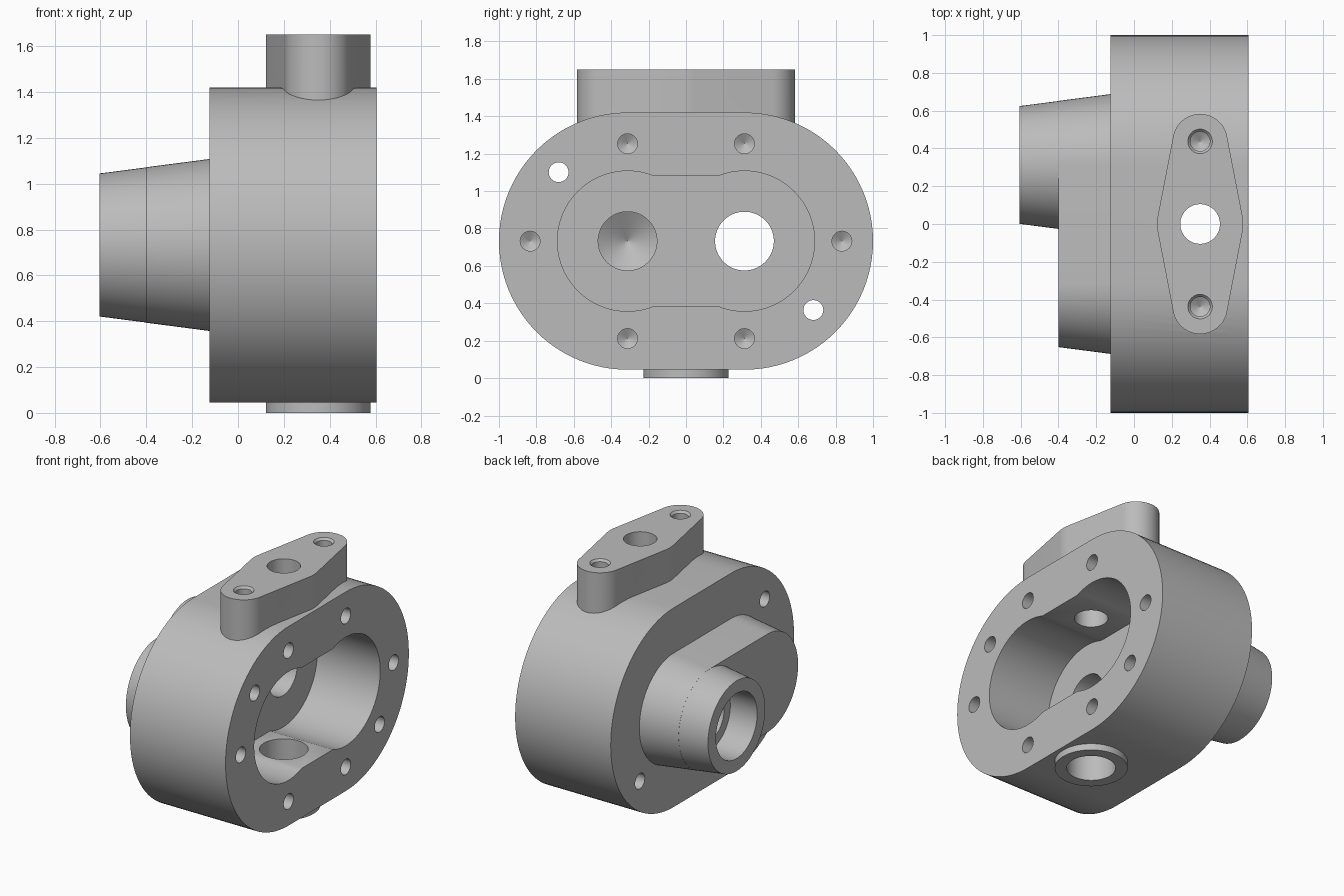
import bpy, bmesh, math
from mathutils import Vector

if "Cube" in bpy.data.objects:
    bpy.data.objects.remove(bpy.data.objects["Cube"])

CY, CZ = 0.3125, 0.7325      # gear axis offset and height
PX = 0.35                    # port axis along x
SEG = 96

metal = bpy.data.materials.new("grey metal")
metal.diffuse_color = (0.5, 0.5, 0.5, 1)
metal.use_nodes = True
metal.node_tree.nodes["Principled BSDF"].inputs["Base Color"].default_value = metal.diffuse_color


def along_x(u, v, w):
    return Vector((w, u, v))


def along_z(u, v, w):
    return Vector((u, v, w))


def loft(name, frame, sections):
    """Skin a list of (position, outline) sections and cap both ends."""
    bm = bmesh.new()
    rings = [[bm.verts.new(frame(u, v, w)) for u, v in pts] for w, pts in sections]
    n = len(rings[0])
    for a, b in zip(rings, rings[1:]):
        for i in range(n):
            j = (i + 1) % n
            bm.faces.new((a[i], a[j], b[j], b[i]))
    bm.faces.new(rings[0][::-1])
    bm.faces.new(rings[-1])
    bmesh.ops.recalc_face_normals(bm, faces=bm.faces)
    me = bpy.data.meshes.new(name)
    bm.to_mesh(me)
    bm.free()
    me.materials.append(metal)
    ob = bpy.data.objects.new(name, me)
    bpy.context.collection.objects.link(ob)
    return ob


def arc(u, v, r, a0, a1, n):
    return [(u + r * math.cos(math.radians(a0 + (a1 - a0) * i / n)),
             v + r * math.sin(math.radians(a0 + (a1 - a0) * i / n))) for i in range(n + 1)]


def circle(u, v, r, n=SEG):
    return arc(u, v, r, 0, 360, n)[:-1]


def stadium(r):
    return arc(CY, CZ, r, -90, 90, SEG // 2) + arc(-CY, CZ, r, 90, 270, SEG // 2)


def turned(name, frame, u, v, profile, n=SEG):
    """Round part on a straight axis; profile lists (position, radius)."""
    return loft(name, frame, [(w, circle(u, v, r, n)) for w, r in profile])


def combine(target, tool, operation):
    mod = target.modifiers.new(operation.lower(), 'BOOLEAN')
    mod.operation, mod.solver, mod.object = operation, 'EXACT', tool
    bpy.context.view_layer.objects.active = target
    bpy.ops.object.modifier_apply(modifier=mod.name)
    bpy.data.objects.remove(tool)


def hub_radius(x):
    return 0.375 + (x + 0.125) * 0.13


# Main oval housing
housing = loft("pump_housing", along_x, [(-0.125, stadium(0.6875)), (0.605, stadium(0.6875))])

# Tapered oval hub and the longer shaft hub on its back
solids = [
    loft("oval_hub", along_x, [(x, stadium(hub_radius(x))) for x in (-0.40, -0.05)]),
    turned("shaft_hub", along_x, CY, CZ, [(x, hub_radius(x) - 0.0008) for x in (-0.605, -0.30)]),
    turned("lower_port_boss", along_z, PX, 0, [(0, 0.228), (0.2, 0.228)]),
]

# Diamond flange on top: round middle blended by tangents into two round ends
mid_r, end_r, end_y = 0.228, 0.145, 0.4375
t = math.degrees(math.asin((mid_r - end_r) / end_y))
outline = (arc(PX, 0, mid_r, -t, t, 6) + arc(PX, end_y, end_r, t, 180 - t, 32)
           + arc(PX, 0, mid_r, 180 - t, 180 + t, 6) + arc(PX, -end_y, end_r, 180 + t, 360 - t, 32))
solids.append(loft("top_flange", along_z, [(1.22, outline), (1.65, outline)]))
for s in solids:
    combine(housing, s, 'UNION')

# Gear chamber: two round pockets joined by a flat-sided slot
cuts = [turned("gear_pocket", along_x, s * CY, CZ, [(0.125, 0.375), (0.7, 0.375)]) for s in (-1, 1)]
slot = [(-0.25, CZ - 0.3475), (0.25, CZ - 0.3475), (0.25, CZ + 0.3475), (-0.25, CZ + 0.3475)]
cuts.append(loft("pocket_slot", along_x, [(0.125, slot), (0.7, slot)]))

# Shaft bores: stepped through bore and blind drilled bore
cuts.append(turned("shaft_bore", along_x, CY, CZ,
                   [(-0.7, 0.225), (-0.40, 0.225), (-0.40, 0.157), (0.2, 0.157)]))
cuts.append(turned("idler_bore", along_x, -CY, CZ, [(-0.33, 0.0005), (-0.236, 0.157), (0.2, 0.157)]))

# Ports above and below the chamber
cuts.append(turned("upper_port", along_z, PX, 0, [(0.9, 0.105), (1.8, 0.105)]))
cuts.append(turned("lower_port", along_z, PX, 0, [(-0.1, 0.153), (0.6, 0.153)]))

# Cover screw holes and dowel holes
for s in (-1, 1):
    for a in (-90, 0, 90):
        y = s * (CY + 0.521 * math.cos(math.radians(a)))
        z = CZ + 0.521 * math.sin(math.radians(a))
        cuts.append(turned("screw_hole", along_x, y, z,
                           [(0.22, 0.0005), (0.25, 0.053), (0.7, 0.053)], 32))
    cuts.append(turned("dowel_hole", along_x, s * 0.681, CZ - s * 0.3685,
                       [(-0.3, 0.053), (0.7, 0.053)], 32))
    # Countersunk flange screw holes
    cuts.append(turned("flange_hole", along_z, PX, s * end_y,
                       [(1.27, 0.0005), (1.30, 0.052), (1.635, 0.052), (1.65, 0.065), (1.75, 0.065)], 32))
for c in cuts:
    combine(housing, c, 'DIFFERENCE')

# Smooth curved walls, keep machined edges crisp
bpy.ops.object.select_all(action='DESELECT')
housing.select_set(True)
bpy.context.view_layer.objects.active = housing
bpy.ops.object.shade_smooth_by_angle(angle=math.radians(25))
